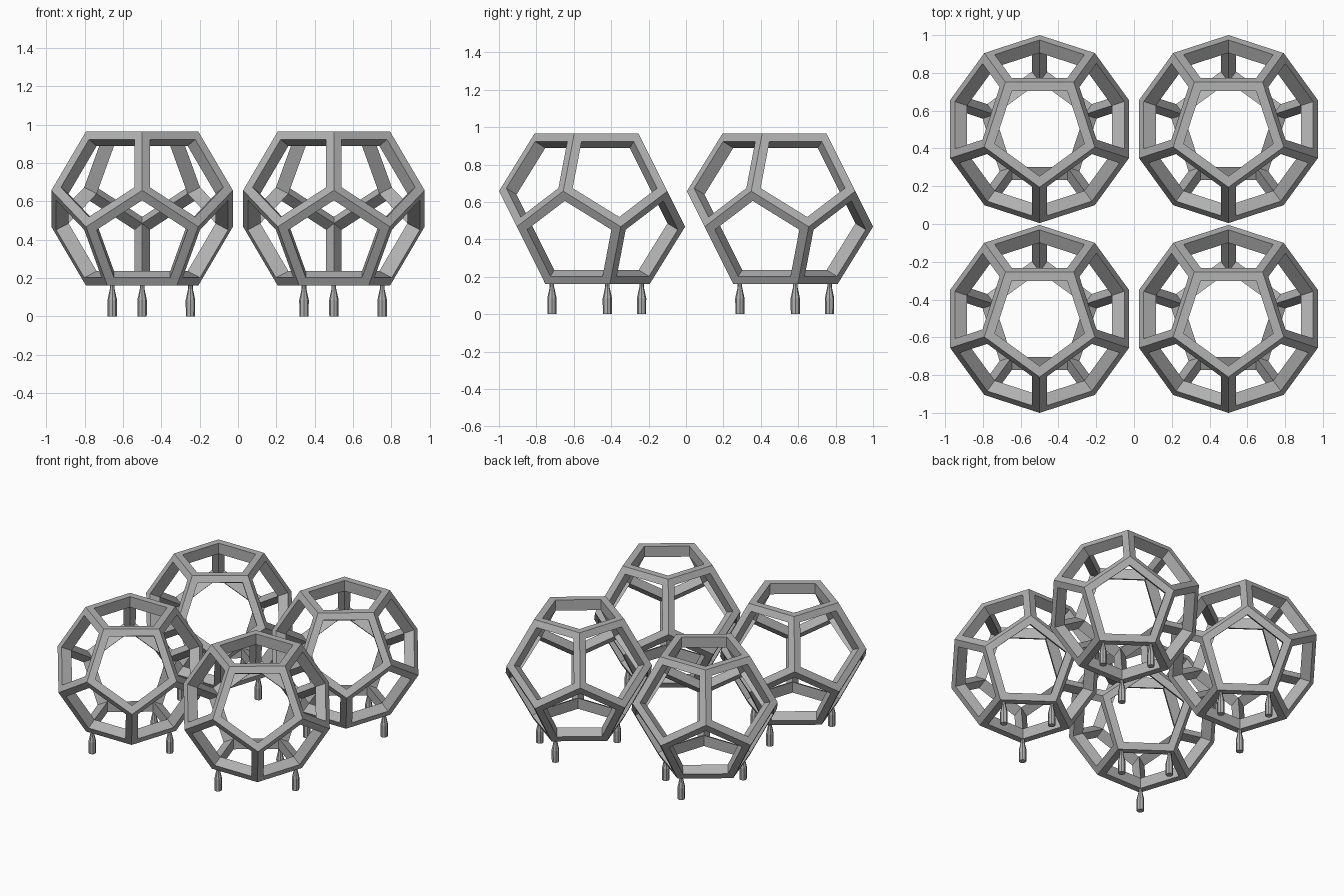
import bpy, bmesh
from math import cos, sin, radians
from mathutils import Vector

cube = bpy.data.objects.get("Cube")
if cube:
    bpy.data.objects.remove(cube, do_unlink=True)

CENTRE_Z = 0.5625      # height of each ball centre
INRADIUS = 0.4025      # centre to flat face
CAP_R = 0.3076         # circumradius of the top and bottom pentagons
RING_R = 0.4976        # radius of the two middle rings of corners
RING_Z = 0.095
INSET = 0.811          # opening size relative to each pentagon
FOOT_R = 0.265

grey = bpy.data.materials.new("warm_grey")
grey.use_nodes = True
colour = (0.45, 0.45, 0.45, 1)
grey.diffuse_color = colour
grey.node_tree.nodes["Principled BSDF"].inputs["Base Color"].default_value = colour


def ring(radius, z, start):
    return [Vector((radius * cos(radians(start + 72 * i)),
                    radius * sin(radians(start + 72 * i)), z)) for i in range(5)]


def finish(bm, name):
    bmesh.ops.recalc_face_normals(bm, faces=bm.faces[:])
    mesh = bpy.data.meshes.new(name)
    bm.to_mesh(mesh)
    bm.free()
    mesh.materials.append(grey)
    return mesh


def place(name, mesh, location):
    ob = bpy.data.objects.new(name, mesh)
    ob.location = location
    bpy.context.collection.objects.link(ob)


# Open twelve-sided frame: each edge is a kite-section bar
def frame_mesh():
    corners = (ring(CAP_R, INRADIUS, -90) + ring(RING_R, RING_Z, -90)
               + ring(RING_R, -RING_Z, -54) + ring(CAP_R, -INRADIUS, -54))
    top, upper, lower, bottom = (list(range(s, s + 5)) for s in (0, 5, 10, 15))
    panels = [top, bottom]
    for i in range(5):
        j = (i + 1) % 5
        panels.append([top[i], top[j], upper[j], lower[i], upper[i]])
        panels.append([bottom[i], bottom[j], lower[j], upper[j], lower[i]])

    bm = bmesh.new()
    outer = [bm.verts.new(c) for c in corners]
    inner = [bm.verts.new(c * INSET) for c in corners]
    for panel in panels:
        middle = sum((corners[p] for p in panel), Vector()) / 5
        rim = [bm.verts.new(middle.lerp(corners[p], INSET)) for p in panel]
        for i in range(5):
            j = (i + 1) % 5
            a, b = panel[i], panel[j]
            bm.faces.new((outer[a], outer[b], rim[j], rim[i]))
            bm.faces.new((rim[i], rim[j], inner[b], inner[a]))
    return finish(bm, "ball_frame")


# Foot: faceted peg with a tapered neck
def foot_mesh():
    bm = bmesh.new()
    profile = [(0.024, 0), (0.025, 0.085), (0.012, 0.145), (0.012, 0.185)]
    sides = 8
    loops = [[bm.verts.new((r * cos(radians(360 * i / sides)),
                            r * sin(radians(360 * i / sides)), z))
              for i in range(sides)] for r, z in profile]
    for low, high in zip(loops, loops[1:]):
        for i in range(sides):
            j = (i + 1) % sides
            bm.faces.new((low[i], low[j], high[j], high[i]))
    bm.faces.new(loops[0])
    bm.faces.new(loops[-1])
    return finish(bm, "foot")


frame = frame_mesh()
foot = foot_mesh()

# Four balls in a square, each standing on three feet
for row, y in (("front", -0.5024), ("back", 0.5024)):
    for side, x in (("right", -0.5), ("left", 0.5)):
        place(f"{row}_{side}_frame", frame, (x, y, CENTRE_Z))
        for n, angle in enumerate((18, 90, 234), 1):
            a = radians(angle)
            place(f"{row}_{side}_foot_{n}", foot,
                  (x + FOOT_R * cos(a), y + FOOT_R * sin(a), 0))
